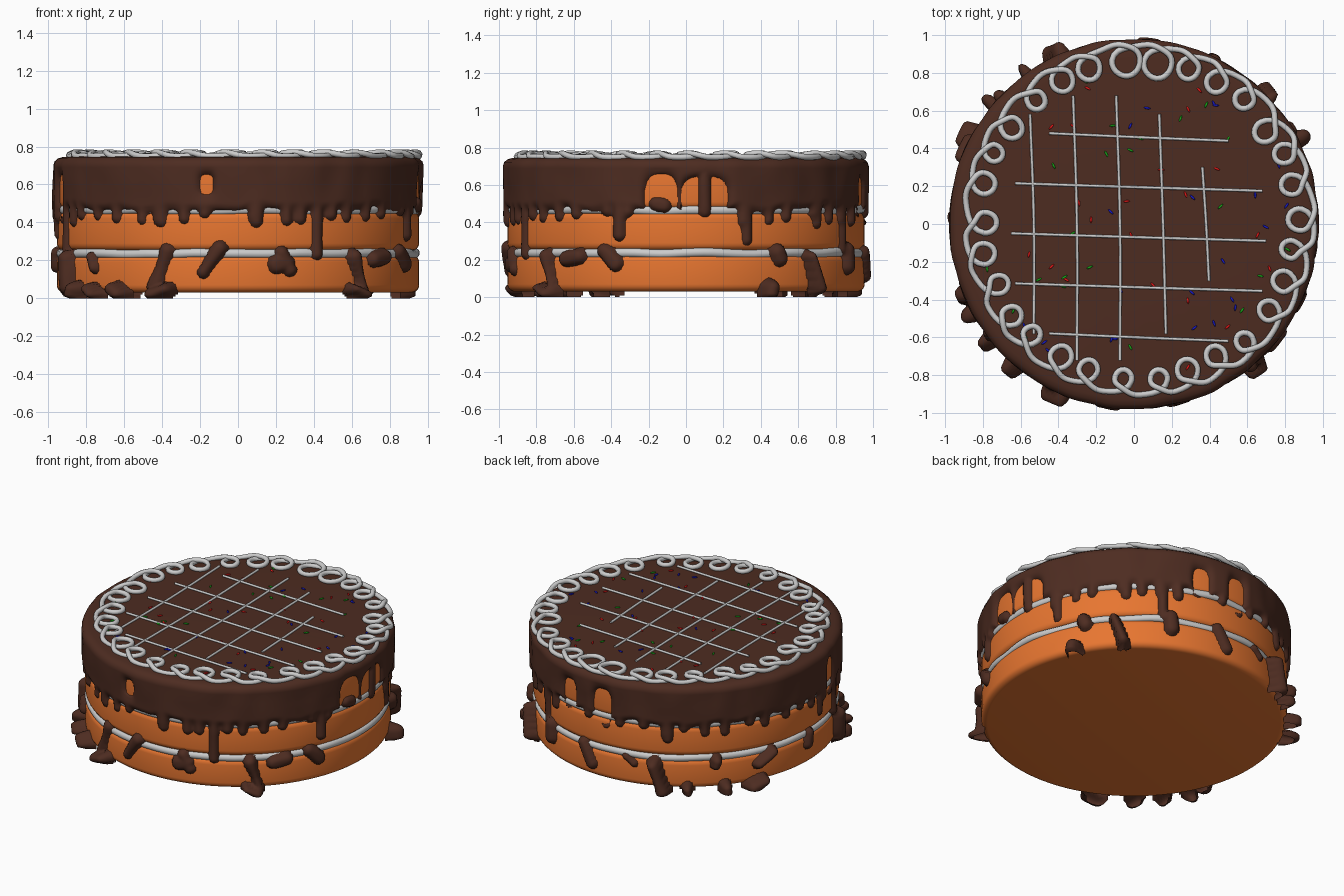
import bpy, bmesh, math, random
from mathutils import Vector, noise

if "Cube" in bpy.data.objects:
    bpy.data.objects.remove(bpy.data.objects["Cube"])

random.seed(4)
TAU = math.tau


def mat(name, rgb):
    m = bpy.data.materials.new(name)
    m.diffuse_color = (*rgb, 1)
    m.use_nodes = True
    m.node_tree.nodes["Principled BSDF"].inputs["Base Color"].default_value = m.diffuse_color
    return m


SPONGE = mat("sponge", (0.8, 0.18, 0.03))
CHOC = mat("chocolate", (0.075, 0.025, 0.015))
CREAM = mat("cream", (0.75, 0.75, 0.75))


def smooth(ob, angle=60):
    bpy.ops.object.select_all(action='DESELECT')
    ob.select_set(True)
    bpy.context.view_layer.objects.active = ob
    if ob.type == 'CURVE':
        bpy.ops.object.convert(target='MESH')
    bpy.ops.object.shade_smooth_by_angle(angle=math.radians(angle))


def finish(bm, name, material, angle=60):
    me = bpy.data.meshes.new(name)
    bmesh.ops.recalc_face_normals(bm, faces=bm.faces)
    bm.to_mesh(me)
    bm.free()
    me.materials.append(material)
    ob = bpy.data.objects.new(name, me)
    bpy.context.collection.objects.link(ob)
    smooth(ob, angle)


def disc(name, z0, z1, r, bev, material, wave=0.0):
    """Solid round layer with rounded rims and optional wavy edge."""
    bm = bmesh.new()
    n, rings = 128, []
    for i in range(12):
        a = -math.pi / 2 + (i if i < 6 else i - 1) * math.pi / 10
        pr, pz = r - bev + bev * math.cos(a), (z0 + bev if i < 6 else z1 - bev) + bev * math.sin(a)
        ring = []
        for k in range(n):
            c, s = math.cos(TAU * k / n), math.sin(TAU * k / n)
            w = wave * noise.noise((c * 4, s * 4, z0 * 9))
            ring.append(bm.verts.new(((pr + w) * c, (pr + w) * s, pz + w)))
        rings.append(ring)
    for a, b in zip(rings, rings[1:]):
        for k in range(n):
            bm.faces.new((a[k], a[k - 1], b[k - 1], b[k]))
    bm.faces.new(rings[0])
    bm.faces.new(rings[-1])
    finish(bm, name, material)


# Sponge layers and cream fillings
for i, layer in enumerate(("bottom", "middle", "top")):
    disc(layer + "_sponge", 0.03 + 0.22 * i, 0.23 + 0.23 * i, 0.955, 0.04, SPONGE)
for i, layer in enumerate(("lower", "upper")):
    disc(layer + "_cream", 0.212 + 0.23 * i, 0.26 + 0.232 * i, 0.956, 0.023, CREAM, 0.012)

# Long drips (degrees, tip height); short ones follow at a regular pace
DRIPS = [(199, .22), (245, .37), (276, .37), (296, .2), (338, .3), (6, .42), (20, .27), (47, .36),
         (61, .22), (118, .34), (186, .3)]
DRIPS += [(a + random.uniform(-2, 2), random.uniform(.37, .43)) for a in range(20, 345, 8) if not 260 < a < 272]
# Gaps in the icing: degrees, height, half width, half height
GAPS = [(260, .6, .03, .045), (352, .5, .085, .15), (6, .53, .12, .11), (76, .54, .05, .09),
        (92, .53, .06, .11), (194, .54, .05, .1)]
# Loose splashes on the side: degrees, low z, high z, thickness
SPLASH = [(218, .16, .22, .06), (243, .06, .25, .05), (259, .14, .26, .055), (282, .18, .19, .05),
          (287, .15, .24, .05), (313, .04, .22, .07), (318, .2, .22, .06), (337, .18, .25, .05),
          (353, .49, .5, .04), (32, .21, .24, .06), (46, .05, .22, .1), (64, .17, .25, .06),
          (87, .12, .24, .05), (105, .18, .22, .05), (116, .03, .2, .11), (136, .19, .22, .08),
          (153, .16, .22, .08), (178, .17, .24, .05), (203, .06, .2, .08)]
# Puddles spreading along the foot of the cake
SPLASH += [(a, .02, .05, .11) for a in (27, 126, 140, 150, 209, 220, 231, 243, 312)]
SPLASH = [(*s, random.uniform(.036, .05), random.uniform(-.08, .1)) for s in SPLASH]


def arc(t, deg):
    """Signed distance along the rim from angle deg to angle t."""
    return ((t - deg + 180) % 360 - 180) * math.pi / 180 * 0.96


def capsule(s, z, z0, z1, w, lean=0):
    h = max(1e-4, z1 - z0)
    k = max(0, min(1, ((z - z0) * h + s * lean) / (h * h + lean * lean)))
    return w - math.hypot(s - lean * k, z - z0 - h * k)


def smax(a, b, k=0.035):
    h = max(k - abs(a - b), 0) / k
    return max(a, b) + h * h * k / 4


def rise(d, w=0.045):
    d = max(0, min(1, d / w))
    return math.sqrt(d * (2 - d))


HIDDEN = 0.935


def icing_radius(t, z):
    c, s = math.cos(math.radians(t)), math.sin(math.radians(t))
    wob = noise.noise((c * 7, s * 7, z * 5))
    d = z - 0.47 - 0.03 * wob
    for a, tip in DRIPS:
        x = arc(t, a)
        if abs(x) < 0.16:
            d = smax(d, capsule(x, z, tip + .035, 0.6, 0.036 + 0.01 * wob))
    for a, gz, w, h in GAPS:
        x = arc(t, a)
        if abs(x) < 0.25:
            g = ((abs(x / w) ** 3 + abs((z - gz) / h) ** 3) ** (1 / 3) - 1) * min(w, h)
            if a < 7 or a == 352:        # keep the thin drip inside the wide gap
                g = max(g, capsule(arc(t, 6), z, .46, .66, .042))
            d = min(d, g)
    out = 0.043 * rise(d)
    for a, z0, z1, th, w, lean in SPLASH:
        x = arc(t, a)
        if abs(x) < 0.25:
            out = max(out, th * rise(capsule(x, z, z0, z1, w * (1 + .5 * wob), lean), w))
    return HIDDEN + out + (0.008 * wob if out > .03 else 0)


# Chocolate icing: a height field wrapped round the cake, bare areas removed
N = 420
bm = bmesh.new()
rows = []
for i in range(71):
    row = []
    for k in range(N):
        r = icing_radius(360 * k / N, max(i, 1) * 0.01)
        if i == 0:
            r = HIDDEN + (r - HIDDEN) * .7
        row.append(bm.verts.new((r * math.cos(TAU * k / N), r * math.sin(TAU * k / N), i * 0.01)))
    rows.append(row)
for inset, z in ((.007, .722), (.025, .737), (.05, .744), (.1, .747)):
    rows.append([bm.verts.new((v.co.x * (1 - inset), v.co.y * (1 - inset), z)) for v in rows[70]])
for a, b in zip(rows, rows[1:]):
    for k in range(N):
        q = (a[k - 1], a[k], b[k], b[k - 1])
        if max(v.co.xy.length for v in q) > HIDDEN + .002 or q[2].co.z > .7:
            bm.faces.new(q)
mid = bm.verts.new((0, 0, .748))
for k in range(N):
    bm.faces.new((rows[-1][k - 1], rows[-1][k], mid))
bmesh.ops.delete(bm, geom=[v for v in bm.verts if not v.link_faces], context='VERTS')
finish(bm, "chocolate_icing", CHOC, 80)


def piping(name, paths, radius, cyclic=False):
    """Smooth round tubes through the given points."""
    cu = bpy.data.curves.new(name, 'CURVE')
    cu.dimensions, cu.bevel_depth, cu.bevel_resolution = '3D', radius, 2
    cu.resolution_u, cu.use_fill_caps = 6, True
    for pts in paths:
        sp = cu.splines.new('BEZIER')
        sp.bezier_points.add(len(pts) - 1)
        sp.use_cyclic_u = cyclic
        for b, p in zip(sp.bezier_points, pts):
            b.co = p
            b.handle_left_type = b.handle_right_type = 'AUTO'
    ob = bpy.data.objects.new(name, cu)
    bpy.context.collection.objects.link(ob)
    cu.materials.append(CREAM)
    smooth(ob)


# Looped cream border: loops just inside a rim circle, bigger at the back
pts = []
for i in range(30):
    a = TAU * i / 30
    off = Vector((.03, .02, 0))
    u, t = Vector((math.cos(a), math.sin(a), 0)), Vector((-math.sin(a), math.cos(a), 0))
    c = off + u * random.uniform(.82, .86) + t * random.uniform(-.02, .02) + Vector((0, 0, .757))
    g = random.uniform(.85, 1.1) * (1.3 if 6 < i < 10 else 1)
    pts += [c + t * .052 * g, c - u * .065 * g, c - t * .052 * g + Vector((0, 0, .006)),
            c + u * .05 * g + Vector((0, 0, .012))]
    m = a + TAU / 60
    pts.append(off + Vector((.925 * math.cos(m), .925 * math.sin(m), .75)))
piping("cream_border", [pts], 0.016, True)

# Cream lattice: five lines each way, shorter towards the sides, slightly hand-drawn
lines = []
for i in range(5):
    p = -.55 + .228 * i
    x_top, x_low = (p, p + .02 + .015 * (i > 2))
    half = .74 - .07 * abs(i - 1.5) ** 2
    lines.append([(x_top, min(.68, half), .752), (p + .02, 0, .752), (x_low, -half, .752)])
    q = .46 - .265 * i
    half = .7 - .05 * abs(i - 2) ** 2 + .03 * (i % 2)
    lines.append([(-half + .05, q + .02, .752), (0, q, .752), (half, q - .02, .752)])
piping("cream_lattice", lines, 0.008)

# Scattered sprinkles
for name, rgb in (("red", (.8, .01, .01)), ("green", (.01, .4, .01)), ("blue", (.01, .01, .6))):
    bm = bmesh.new()
    for _ in range(22):
        a, r = random.uniform(0, TAU), 0.83 * math.sqrt(random.random())
        w = random.uniform(0, TAU)
        for v in bmesh.ops.create_icosphere(bm, subdivisions=2, radius=.006)["verts"]:
            p = v.co.copy()
            p.x *= 3
            v.co = (r * math.cos(a) + p.x * math.cos(w) - p.y * math.sin(w),
                    r * math.sin(a) + p.x * math.sin(w) + p.y * math.cos(w), .75 + p.z)
    finish(bm, name + "_sprinkles", mat(name, rgb))
